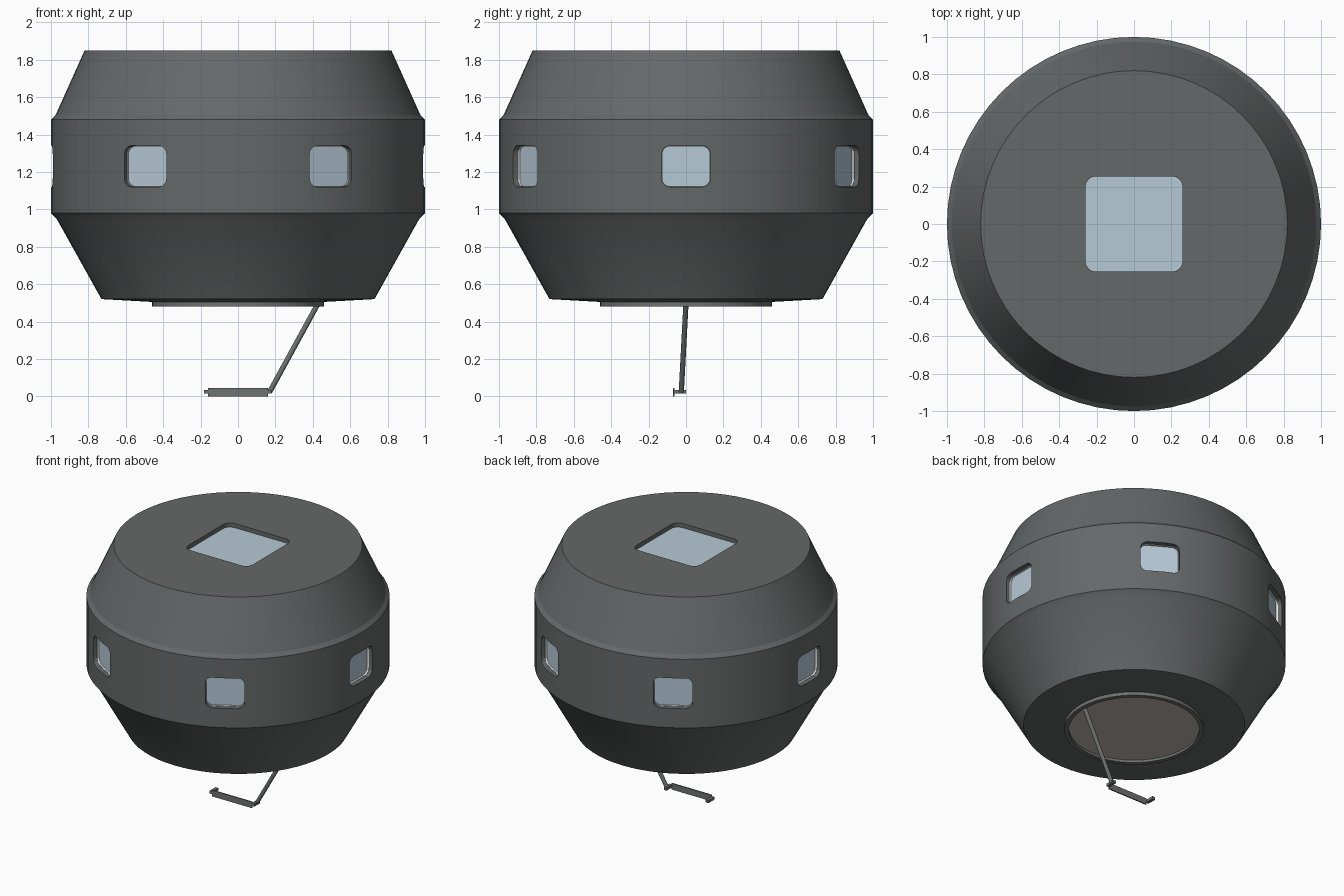
import bpy, bmesh, math
from mathutils import Matrix, Vector

if "Cube" in bpy.data.objects:
    bpy.data.objects.remove(bpy.data.objects["Cube"], do_unlink=True)


def material(name, rgb):
    m = bpy.data.materials.new(name)
    m.use_nodes = True
    m.diffuse_color = (*rgb, 1)
    m.node_tree.nodes["Principled BSDF"].inputs["Base Color"].default_value = (*rgb, 1)
    return m


HULL = material("dark grey hull", (0.13, 0.14, 0.14))
TRIM = material("grey trim", (0.16, 0.165, 0.165))
GLASS = material("pale blue glass", (0.47, 0.585, 0.675))
WHITE = material("white seal", (0.9, 0.9, 0.9))
HATCH = material("warm grey hatch", (0.52, 0.46, 0.43))


def finish(name, bm, mat, smooth=True):
    bmesh.ops.recalc_face_normals(bm, faces=bm.faces)
    mesh = bpy.data.meshes.new(name)
    bm.to_mesh(mesh)
    bm.free()
    mesh.materials.append(mat)
    ob = bpy.data.objects.new(name, mesh)
    bpy.context.collection.objects.link(ob)
    if smooth:
        smooth_sharp(ob)
    return ob


def smooth_sharp(ob):
    bpy.ops.object.select_all(action="DESELECT")
    ob.select_set(True)
    bpy.context.view_layer.objects.active = ob
    bpy.ops.object.shade_smooth_by_angle(angle=math.radians(20))


def lathe(name, profile, mat, closed=False, segments=64):
    """Spin a radius/height profile around z."""
    bm = bmesh.new()
    pts = profile + profile[:1] if closed else profile
    vs = [bm.verts.new((r, 0, z)) for r, z in pts]
    edges = [bm.edges.new(p) for p in zip(vs, vs[1:])]
    bmesh.ops.spin(bm, geom=vs + edges, axis=(0, 0, 1), cent=(0, 0, 0),
                   angle=math.tau, steps=segments, use_duplicate=False)
    bmesh.ops.remove_doubles(bm, verts=bm.verts, dist=1e-4)
    return finish(name, bm, mat)


def rounded_outline(w, h, radius, steps=6):
    """Rounded rectangle in the local xy plane."""
    pts = []
    for k, (sx, sy) in enumerate([(1, 1), (-1, 1), (-1, -1), (1, -1)]):
        for i in range(steps + 1):
            a = math.pi / 2 * (k + i / steps)
            pts.append((sx * (w / 2 - radius) + radius * math.cos(a),
                        sy * (h / 2 - radius) + radius * math.sin(a)))
    return pts


def pane(name, w, h, radius, low, high, frame, mat, caps=True):
    """Extruded rounded rectangle; without caps it is an open lining."""
    bm = bmesh.new()
    outline = rounded_outline(w, h, radius)
    a, b = [[bm.verts.new((x, y, z)) for x, y in outline] for z in (low, high)]
    n = len(outline)
    for i in range(n):
        j = (i + 1) % n
        bm.faces.new((a[i], a[j], b[j], b[i]))
    if caps:
        bm.faces.new(a[::-1])
        bm.faces.new(b)
    bmesh.ops.recalc_face_normals(bm, faces=bm.faces)
    if not caps:
        # the lining is seen from inside, so give it a little thickness
        bmesh.ops.solidify(bm, geom=bm.faces[:], thickness=0.002)
    bm.transform(frame)
    return finish(name, bm, mat)


def carve(target, cutter):
    mod = target.modifiers.new("opening", "BOOLEAN")
    mod.operation, mod.solver, mod.object = "DIFFERENCE", "EXACT", cutter
    bpy.context.view_layer.objects.active = target
    bpy.ops.object.modifier_apply(modifier=mod.name)
    bpy.data.objects.remove(cutter, do_unlink=True)


def box(name, size, centre, mat):
    bm = bmesh.new()
    bmesh.ops.create_cube(bm, size=1)
    bm.transform(Matrix.Translation(centre) @ Matrix.Diagonal((*size, 1)))
    return finish(name, bm, mat, False)


def rod(name, start, end, radius, mat):
    start, end = Vector(start), Vector(end)
    d = end - start
    bm = bmesh.new()
    bmesh.ops.create_cone(bm, cap_ends=True, segments=12, radius1=radius,
                          radius2=radius, depth=d.length)
    turn = d.to_track_quat("Z", "Y").to_matrix().to_4x4()
    bm.transform(Matrix.Translation((start + end) / 2) @ turn)
    return finish(name, bm, mat)


# Hull: double cone with a straight, chamfered waist
hull = lathe("hull", [(0, 0.505), (0.46, 0.505), (0.73, 0.52), (0.97, 0.95),
                      (1, 0.98), (1, 1.48), (0.975, 1.505), (0.82, 1.85),
                      (0, 1.85)], HULL)

# Six side windows, each a pocket with a white seal and a recessed pane
SIDE = (0.26, 0.22, 0.045)
for k in range(6):
    outward = Matrix((((0, 0, 1, 0)), (1, 0, 0, 0), (0, 1, 0, 0), (0, 0, 0, 1)))
    frame = (Matrix.Rotation(k * math.pi / 3, 4, "Z")
             @ Matrix.Translation((0, 0, 1.23)) @ outward)
    carve(hull, pane("window_cutter", *SIDE, 0.945, 1.1, frame, HULL))
    pane(f"window_seal_{k + 1}", 0.257, 0.217, 0.044, 0.945, 0.965, frame, WHITE, False)
    pane(f"window_glass_{k + 1}", 0.256, 0.216, 0.044, 0.94, 0.952, frame, GLASS)

# Square roof window
level = Matrix.Identity(4)
carve(hull, pane("roof_cutter", 0.52, 0.51, 0.055, 1.815, 1.95, level, HULL))
pane("roof_glass", 0.518, 0.508, 0.054, 1.81, 1.82, level, GLASS)
smooth_sharp(hull)

# Hatch in the underside with its rim
lathe("hatch_rim", [(0.43, 0.51), (0.46, 0.51), (0.46, 0.48), (0.43, 0.48)], TRIM, True)
lathe("hatch", [(0, 0.506), (0.432, 0.506), (0.432, 0.498), (0, 0.498)], HATCH)

# Hanging arm with a small step bracket at its foot
rod("step_arm", (0.43, 0, 0.5), (0.17, -0.025, 0.025), 0.014, TRIM)
for side, x in (("left", 0.168), ("right", -0.17)):
    box(f"step_bracket_{side}", (0.022, 0.068, 0.02), (x, -0.034, 0.025), TRIM)
box("step_plate", (0.32, 0.008, 0.045), (0, -0.066, 0.0225), TRIM)
